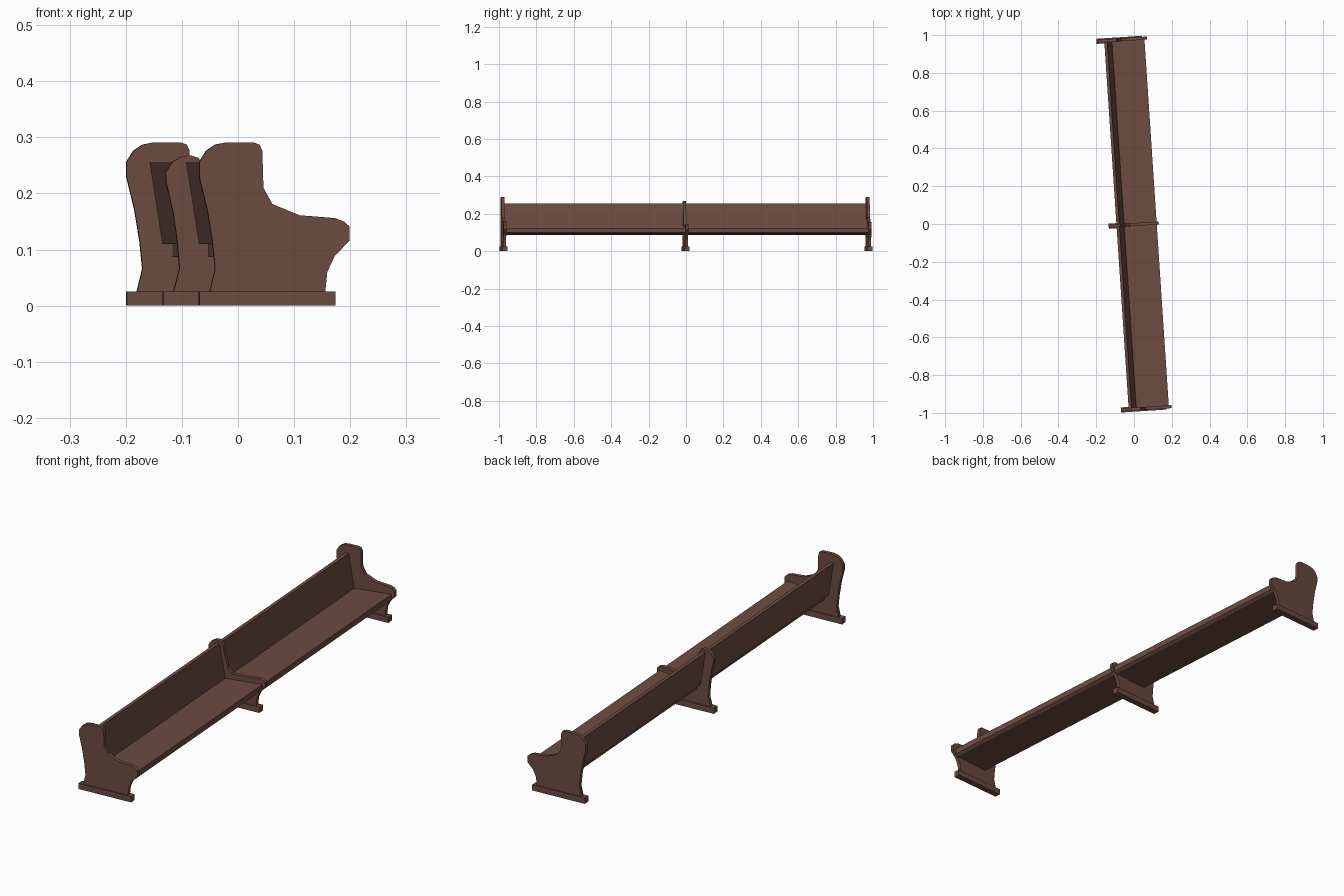
import bpy, bmesh, math
from mathutils import Matrix

TURN = Matrix.Rotation(math.radians(3.8), 4, 'Z')   # whole pew sits slightly turned
END = 0.978                                          # distance of end panels from centre

wood = bpy.data.materials.new("brown_wood")
wood.diffuse_color = (0.153, 0.072, 0.053, 1)


def extrude_profile(name, points, v0, v1):
    """Solid from a depth/height outline, swept along the pew length."""
    bm = bmesh.new()
    face = bm.faces.new([bm.verts.new((u, v0, z)) for u, z in points])
    ext = bmesh.ops.extrude_face_region(bm, geom=[face])
    for v in ext["geom"]:
        if isinstance(v, bmesh.types.BMVert):
            v.co.y = v1
    bmesh.ops.recalc_face_normals(bm, faces=bm.faces)
    bm.transform(TURN)
    mesh = bpy.data.meshes.new(name)
    bm.to_mesh(mesh)
    bm.free()
    mesh.materials.append(wood)
    obj = bpy.data.objects.new(name, mesh)
    bpy.context.collection.objects.link(obj)
    return obj


# Side outlines: rear edge, rounded top, arm curve, front foot
end_outline = [
    (-0.117, 0.02), (-0.106, 0.066), (-0.111, 0.115), (-0.120, 0.17),
    (-0.1345, 0.23), (-0.1345, 0.256), (-0.122, 0.276), (-0.106, 0.287),
    (-0.085, 0.291), (-0.038, 0.291), (-0.027, 0.287), (-0.022, 0.276),
    (-0.020, 0.21), (-0.004, 0.181), (0.045, 0.161), (0.108, 0.156),
    (0.124, 0.150), (0.134, 0.141), (0.134, 0.116), (0.107, 0.088),
    (0.094, 0.06), (0.090, 0.02)]
middle_outline = [
    (-0.117, 0.02), (-0.105, 0.066), (-0.109, 0.115), (-0.116, 0.165),
    (-0.129, 0.22), (-0.130, 0.237), (-0.118, 0.256), (-0.101, 0.266),
    (-0.085, 0.268), (-0.071, 0.263), (-0.062, 0.248), (-0.054, 0.205),
    (-0.040, 0.155), (-0.022, 0.136), (0.045, 0.139), (0.108, 0.146),
    (0.122, 0.143), (0.131, 0.135), (0.131, 0.116), (0.107, 0.088),
    (0.094, 0.06), (0.090, 0.02)]
base_outline = [(-0.1345, 0), (0.108, 0), (0.108, 0.025), (-0.1345, 0.025)]

# Three upright panels, each on a wider foot block
for name, v, outline in (("near_end", -END, end_outline),
                         ("middle", -0.003, middle_outline),
                         ("far_end", END, end_outline)):
    extrude_profile(name + "_panel", outline, v - 0.008, v + 0.008)
    extrude_profile(name + "_base", base_outline, v - 0.0135, v + 0.0135)

# Seat plank, rising to a front edge chamfered underneath
extrude_profile("seat", [(-0.053, 0.087), (0.108, 0.092), (0.120, 0.100),
                         (0.120, 0.125), (-0.053, 0.110)], -END, END)
# Leaning backrest board standing on the rear of the seat
extrude_profile("backrest", [(-0.070, 0.110), (-0.052, 0.110),
                             (-0.078, 0.255), (-0.093, 0.255)], -END, END)
